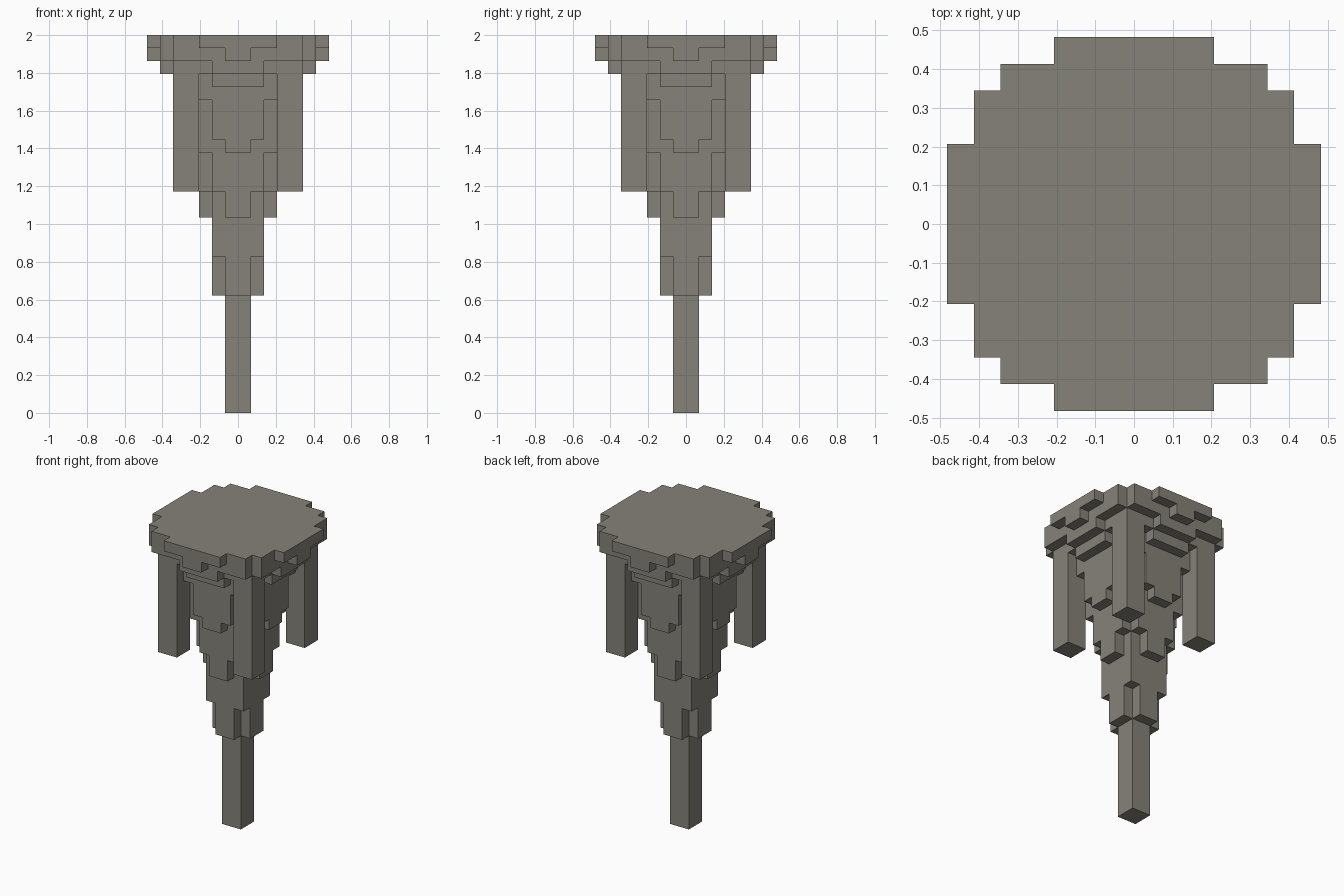
import bpy
import bmesh

U = 2 / 29  # size of one block

default = bpy.data.objects.get("Cube")
if default:
    bpy.data.objects.remove(default, do_unlink=True)

stone = bpy.data.materials.new("warm_grey_stone")
stone.use_nodes = True
COLOUR = (0.235, 0.223, 0.191, 1)
stone.diffuse_color = COLOUR
stone.node_tree.nodes["Principled BSDF"].inputs["Base Color"].default_value = COLOUR


def stepped_outline(steps):
    """Closed outline of crossed boxes (half width, half depth), widest first."""
    quarter = []
    for i, (x, y) in enumerate(steps):
        if i:
            quarter.append((x, steps[i - 1][1]))
        quarter.append((x, y))
    points = []
    for _ in range(4):
        points += quarter
        quarter = [(-y, x) for x, y in quarter]
    return points


def prism(name, outline, bottom, top):
    """Extrude an outline, in block units, between two heights."""
    bm = bmesh.new()
    base = bm.faces.new([bm.verts.new((x * U, y * U, bottom * U)) for x, y in outline])
    side = bmesh.ops.extrude_face_region(bm, geom=[base])["geom"]
    moved = [v for v in side if isinstance(v, bmesh.types.BMVert)]
    bmesh.ops.translate(bm, verts=moved, vec=(0, 0, (top - bottom) * U))
    bmesh.ops.recalc_face_normals(bm, faces=bm.faces)
    mesh = bpy.data.meshes.new(name)
    bm.to_mesh(mesh)
    bm.free()
    mesh.materials.append(stone)
    bpy.context.collection.objects.link(bpy.data.objects.new(name, mesh))


# Stacked central tiers, from the thin tip to the wide cap
tiers = [
    ("tip_shaft", 0, 9, [(1, 1)]),
    ("tip_collar", 9, 12, [(2, 1), (1, 2)]),
    ("lower_spike", 12, 15, [(2, 2)]),
    ("lower_collar", 15, 17, [(3, 1), (1, 3)]),
    ("middle_spike", 17, 20, [(3, 2), (2, 3)]),
    ("middle_collar", 20, 21, [(4, 1), (3, 3), (1, 4)]),
    ("upper_spike", 21, 24, [(4, 2), (3, 3), (2, 4)]),
    ("upper_collar", 24, 25, [(4, 3), (3, 4)]),
    ("cap_bracket", 25, 26, [(5, 2), (4, 3), (3, 4), (2, 5)]),
    ("cap_underside", 26, 27, [(6, 2), (5, 5), (2, 6)]),
    ("cap_lower_rim", 27, 28, [(7, 1), (6, 5), (5, 6), (1, 7)]),
    ("cap_top", 28, 29, [(7, 3), (6, 5), (5, 6), (3, 7)]),
]
# The lower collar wraps the full width of the spike
tiers[3][3].insert(1, (2, 2))

for name, bottom, top, steps in tiers:
    prism(name, stepped_outline(steps), bottom, top)

# Four hanging corner pillars
for sx, side in ((1, "left"), (-1, "right")):
    for sy, end in ((-1, "front"), (1, "back")):
        corners = [(3 * sx, 3 * sy), (5 * sx, 3 * sy), (5 * sx, 5 * sy), (3 * sx, 5 * sy)]
        prism(f"{end}_{side}_pillar", corners, 17, 26)
